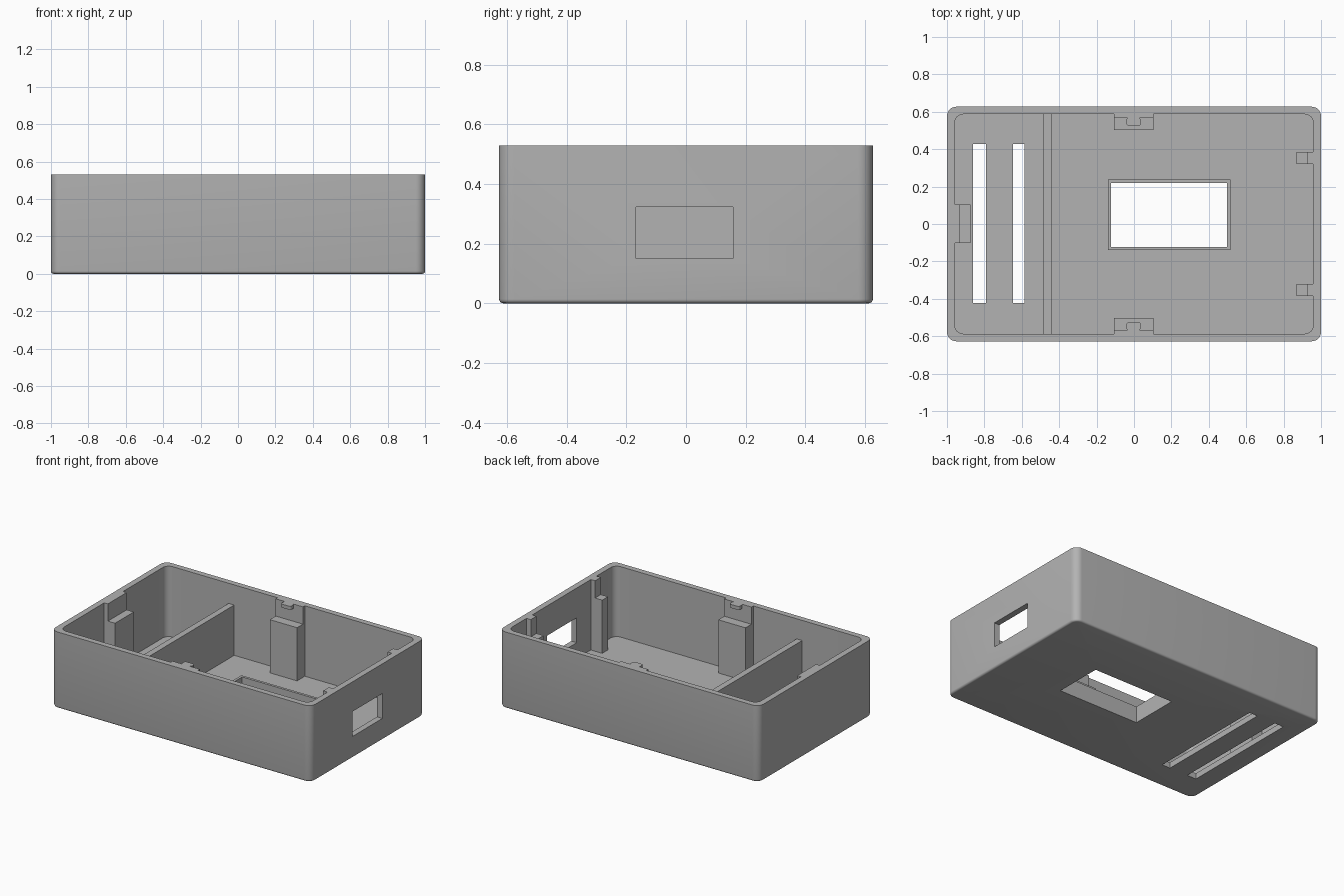
import bpy
import bmesh
from mathutils import Vector

if "Cube" in bpy.data.objects:
    bpy.data.objects.remove(bpy.data.objects["Cube"], do_unlink=True)

H, FLOOR = 0.53, 0.04            # overall height, floor thickness
IN_X, IN_Y = 0.958, 0.587        # inner wall faces
LEDGE = 0.41                     # top of the support posts

grey = bpy.data.materials.new("grey plastic")
grey.use_nodes = True
grey.diffuse_color = (0.45, 0.45, 0.45, 1)
grey.node_tree.nodes["Principled BSDF"].inputs["Base Color"].default_value = (0.45, 0.45, 0.45, 1)


def box(name, x, y, z, corner=0, bottom=0):
    """Box from ranges, with optional rounded upright corners and bottom edge."""
    bm = bmesh.new()
    bmesh.ops.create_cube(bm, size=1)
    for v in bm.verts:
        v.co = Vector([(r[0] + r[1]) / 2 + c * (r[1] - r[0]) for r, c in zip((x, y, z), v.co)])
    if corner:
        upright = [e for e in bm.edges if abs(e.verts[0].co.z - e.verts[1].co.z) > 0.01]
        bmesh.ops.bevel(bm, geom=upright, offset=corner, segments=8, profile=0.5, affect='EDGES')
    if bottom:
        low = [e for e in bm.edges if all(abs(v.co.z - z[0]) < 1e-5 for v in e.verts)]
        bmesh.ops.bevel(bm, geom=low, offset=bottom, segments=4, profile=0.5, affect='EDGES')
    bmesh.ops.recalc_face_normals(bm, faces=bm.faces)
    mesh = bpy.data.meshes.new(name)
    bm.to_mesh(mesh)
    bm.free()
    mesh.materials.append(grey)
    ob = bpy.data.objects.new(name, mesh)
    bpy.context.collection.objects.link(ob)
    return ob


def activate(ob):
    bpy.ops.object.select_all(action='DESELECT')
    ob.select_set(True)
    bpy.context.view_layer.objects.active = ob


def cut(ob, *ranges):
    cutter = box("cutter", *ranges)
    cutter.hide_render = True
    activate(ob)
    mod = ob.modifiers.new("cut", 'BOOLEAN')
    mod.operation, mod.solver, mod.object = 'DIFFERENCE', 'EXACT', cutter
    bpy.ops.object.modifier_apply(modifier=mod.name)
    bpy.data.objects.remove(cutter, do_unlink=True)


# Open case with rounded corners
case = box("case_shell", (-1, 1), (-0.627, 0.627), (0, H), 0.05, 0.014)
cut(case, (-IN_X, IN_X), (-IN_Y, IN_Y), (FLOOR, 1), 0.045)

# Floor opening with its raised collar
opening = ((-0.122, 0.498), (-0.122, 0.22), (-0.2, 0.3))
collar = box("opening_collar", (-0.14, 0.517), (-0.14, 0.238), (FLOOR, 0.115))
cut(collar, *opening)
cut(case, *opening)

# Two long floor slots and the side port
for x in ((-0.86, -0.79), (-0.648, -0.585)):
    cut(case, x, (-0.423, 0.427), (-0.2, 0.2))
cut(case, (0.9, 1.1), (-0.167, 0.158), (0.15, 0.323))
activate(case)
bpy.ops.object.shade_smooth_by_angle()

# Cross divider
box("divider_wall", (-0.483, -0.44), (-IN_Y, IN_Y), (FLOOR, 0.39))


def mirrored(r, s):
    return tuple(sorted((r[0] * s, r[1] * s)))


# Support posts with backing strips up to the rim
for s, side, end in ((-1, "front", "right"), (1, "back", "left")):
    box(side + "_post", (-0.107, 0.103), mirrored((0.502, IN_Y), s), (FLOOR, LEDGE))
    box(side + "_backing", (-0.107, 0.103), mirrored((0.567, IN_Y), s), (LEDGE, H))
    box(side + "_catch", (-0.04, 0.036), mirrored((0.525, 0.567), s), (0.505, H), 0.012)
    y = mirrored((0.322, 0.385), s)
    box("port_post_" + side, (0.87, IN_X), y, (FLOOR, LEDGE))
    box("port_backing_" + side, (0.925, IN_X), y, (LEDGE, H))
box("slot_post", (-IN_X, -0.875), (-0.102, 0.105), (FLOOR, LEDGE))
box("slot_backing", (-IN_X, -0.93), (-0.102, 0.105), (LEDGE, H))
